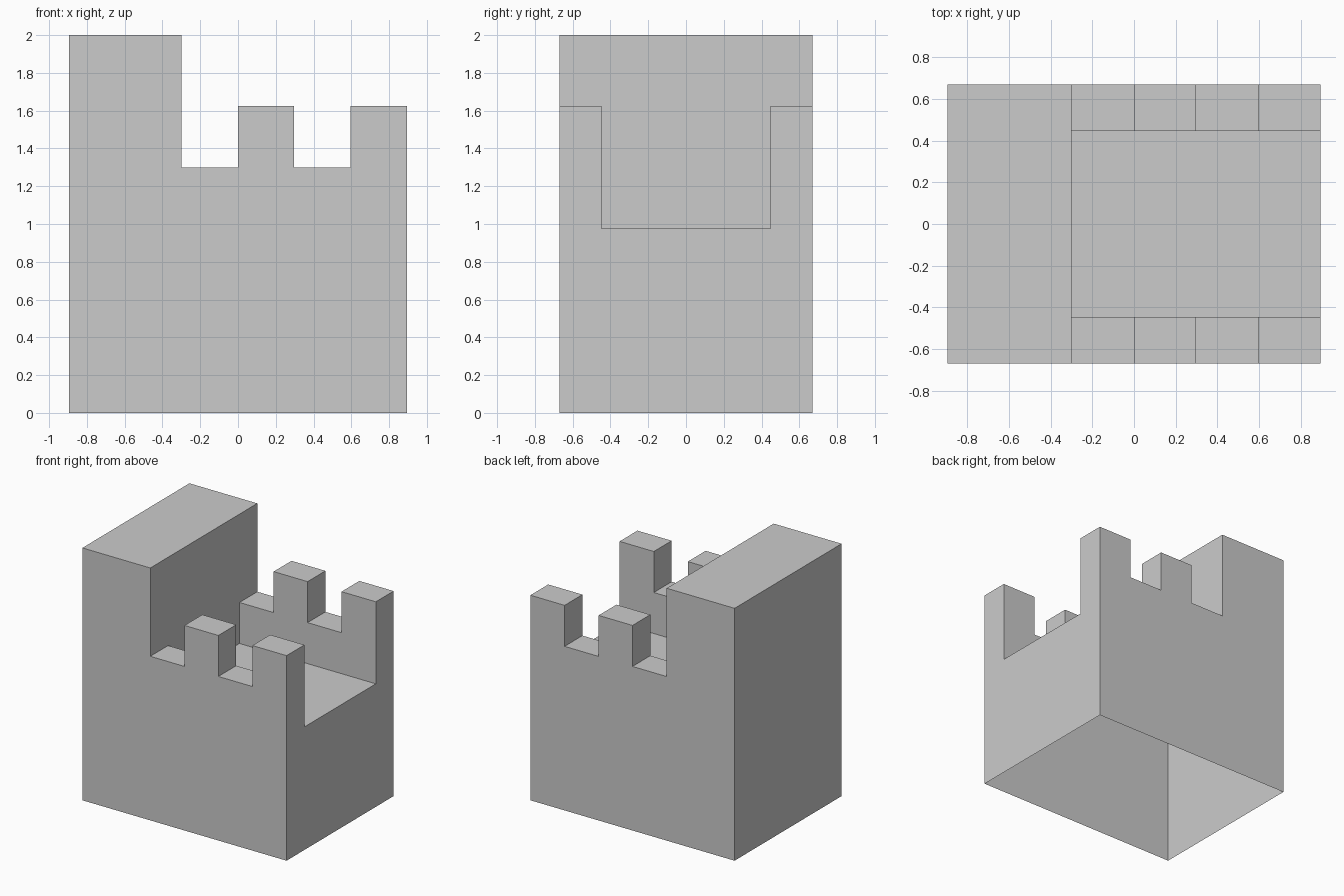
import bpy, bmesh
from mathutils import Vector

if "Cube" in bpy.data.objects:
    bpy.data.objects.remove(bpy.data.objects["Cube"])

HX, HY = 0.895, 0.67            # half length, half depth
TOWER, FLOOR = -0.3, 0.975      # tower face x, walkway height
GAP, TOP = 1.3, 1.625           # battlement heights
INNER = 0.447                   # inner face of the side walls


def extrude_profile(name, points, half_depth):
    """Closed solid from an x-z profile, centred on y = 0."""
    bm = bmesh.new()
    face = bm.faces.new([bm.verts.new((x, -half_depth, z)) for x, z in points])
    ret = bmesh.ops.extrude_face_region(bm, geom=[face], use_keep_orig=True)
    moved = [g for g in ret["geom"] if isinstance(g, bmesh.types.BMVert)]
    bmesh.ops.translate(bm, verts=moved, vec=Vector((0, 2 * half_depth, 0)))
    bmesh.ops.recalc_face_normals(bm, faces=bm.faces[:])
    mesh = bpy.data.meshes.new(name)
    bm.to_mesh(mesh)
    bm.free()
    obj = bpy.data.objects.new(name, mesh)
    bpy.context.collection.objects.link(obj)
    return obj


# Castle body: tall tower block stepping down to a battlement outline
outline = [(-HX, 0), (-HX, 2), (TOWER, 2), (TOWER, GAP)]
for x0, x1 in ((0, 0.297), (0.595, HX)):
    outline += [(x0, GAP), (x0, TOP), (x1, TOP)]
    if x1 < HX:
        outline.append((x1, GAP))
outline.append((HX, 0))
castle = extrude_profile("castle_block", outline, HY)

# Walkway between the two battlement walls, open at the right end
cutter = extrude_profile(
    "walkway_cutter",
    [(TOWER, FLOOR), (1.2, FLOOR), (1.2, 1.9), (TOWER, 1.9)], INNER)
cut = castle.modifiers.new("walkway", "BOOLEAN")
cut.operation = "DIFFERENCE"
cut.solver = "EXACT"
cut.object = cutter
bpy.context.view_layer.objects.active = castle
castle.select_set(True)
bpy.ops.object.modifier_apply(modifier=cut.name)
bpy.data.objects.remove(cutter)

# Open underside: the block is a hollow shell with no bottom face
bm = bmesh.new()
bm.from_mesh(castle.data)
bottom = [f for f in bm.faces if all(v.co.z < 0.001 for v in f.verts)]
bmesh.ops.delete(bm, geom=bottom, context="FACES_ONLY")
bmesh.ops.dissolve_limit(bm, angle_limit=0.01, verts=bm.verts[:], edges=bm.edges[:])
bm.to_mesh(castle.data)
bm.free()
